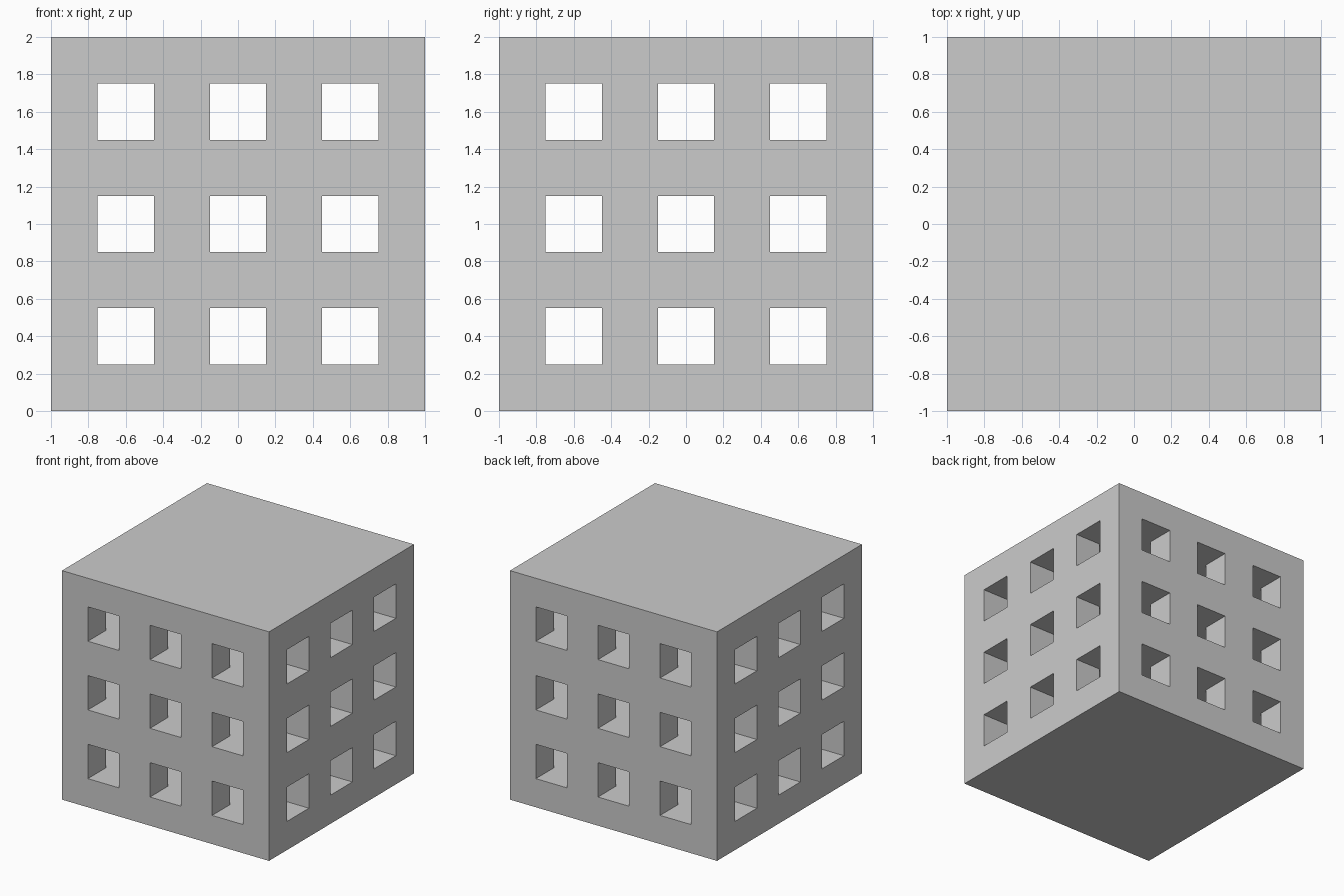
import bpy
import bmesh
from mathutils import Vector

if "Cube" in bpy.data.objects:
    bpy.data.objects.remove(bpy.data.objects["Cube"])

# Grid lines of the block: walls and openings alternate along every axis
LINES = [-1.0, -0.75, -0.45, -0.15, 0.15, 0.45, 0.75, 1.0]
N = len(LINES) - 1


def solid(c):
    """Openings run straight through along x and along y, crossing inside."""
    if any(i < 0 or i >= N for i in c):
        return False
    x, y, z = c
    return not (z % 2 and (x % 2 or y % 2))


bm = bmesh.new()
verts = {}


def corner(i):
    if i not in verts:
        verts[i] = bm.verts.new(Vector([LINES[k] for k in i]) + Vector((0, 0, 1)))
    return verts[i]


# Skin every boundary between solid and open cells
for x in range(N):
    for y in range(N):
        for z in range(N):
            cell = (x, y, z)
            if not solid(cell):
                continue
            for axis in range(3):
                u, v = (axis + 1) % 3, (axis + 2) % 3
                for side in (0, 1):
                    neighbour = list(cell)
                    neighbour[axis] += 2 * side - 1
                    if solid(neighbour):
                        continue
                    quad = []
                    for du, dv in ((0, 0), (1, 0), (1, 1), (0, 1)):
                        p = list(cell)
                        p[axis] += side
                        p[u] += du
                        p[v] += dv
                        quad.append(corner(tuple(p)))
                    bm.faces.new(quad if side else quad[::-1])

mesh = bpy.data.meshes.new("perforated_cube")
bm.to_mesh(mesh)
bm.free()
cube = bpy.data.objects.new("perforated_cube", mesh)
bpy.context.collection.objects.link(cube)
